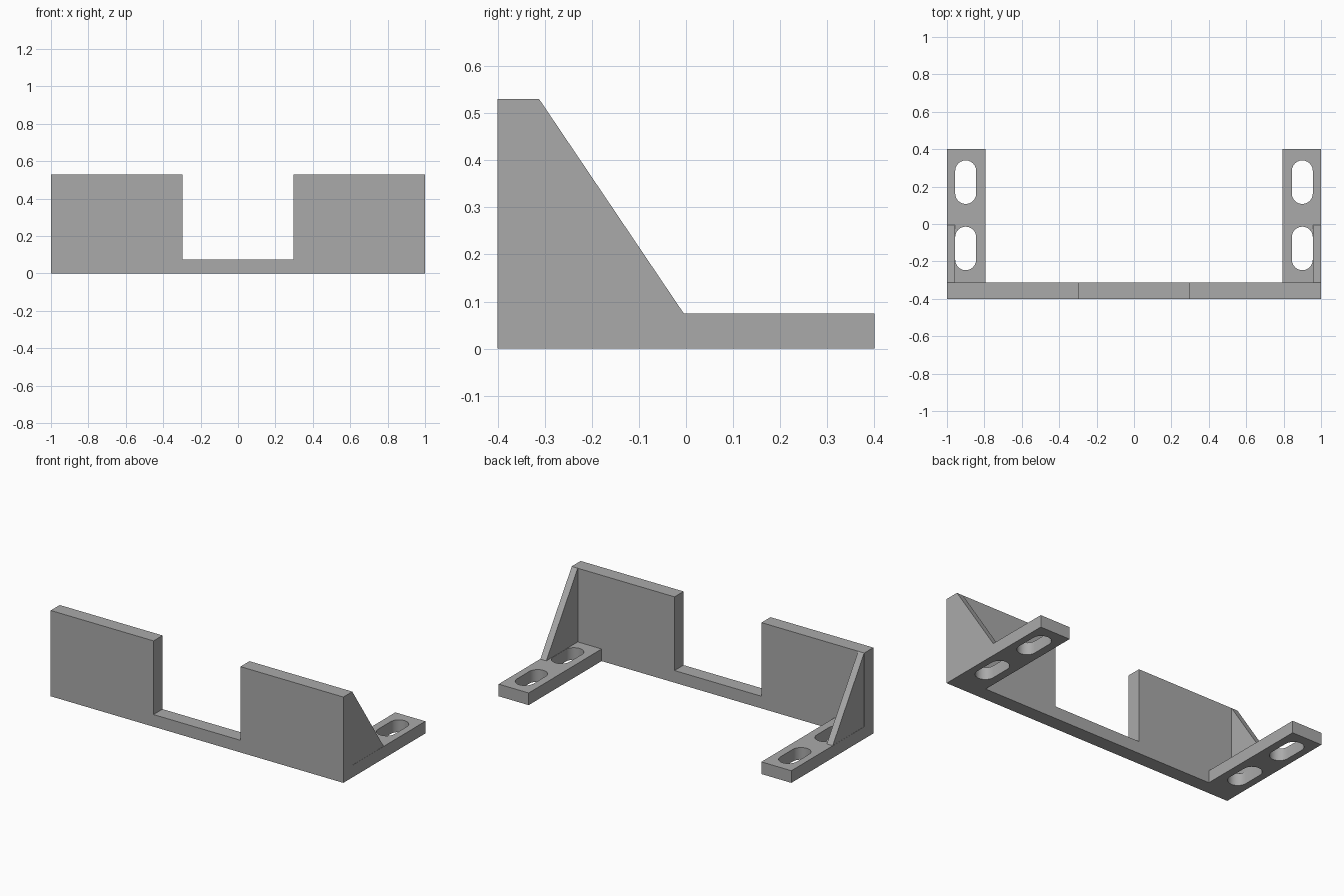
import bpy, bmesh, math
from mathutils import Vector

if "Cube" in bpy.data.objects:
    bpy.data.objects.remove(bpy.data.objects["Cube"])

grey = bpy.data.materials.new("mid grey")
grey.diffuse_color = (0.40, 0.40, 0.40, 1)
grey.use_nodes = True
grey.node_tree.nodes["Principled BSDF"].inputs["Base Color"].default_value = grey.diffuse_color


def prism(name, loops, to_world, depth):
    """Extrude a flat outline (first loop) with holes (other loops)."""
    bm = bmesh.new()
    edges = []
    for loop in loops:
        vs = [bm.verts.new(to_world(a, b)) for a, b in loop]
        edges += [bm.edges.new((vs[i - 1], vs[i])) for i in range(len(vs))]
    bmesh.ops.triangle_fill(bm, use_beauty=True, use_dissolve=False, edges=edges)
    out = bmesh.ops.extrude_face_region(bm, geom=bm.faces[:], use_keep_orig=True)
    moved = [v for v in out["geom"] if isinstance(v, bmesh.types.BMVert)]
    bmesh.ops.translate(bm, vec=Vector(depth), verts=moved)
    bmesh.ops.recalc_face_normals(bm, faces=bm.faces[:])
    mesh = bpy.data.meshes.new(name)
    bm.to_mesh(mesh)
    bm.free()
    mesh.materials.append(grey)
    ob = bpy.data.objects.new(name, mesh)
    bpy.context.collection.objects.link(ob)
    bpy.ops.object.select_all(action='DESELECT')
    ob.select_set(True)
    bpy.context.view_layer.objects.active = ob
    bpy.ops.object.shade_smooth_by_angle(angle=math.radians(30))
    return ob


def slot(cx, y0, y1, r, n=12):
    """Rounded slot outline running along y."""
    pts = []
    for cy, start in ((y1 - r, 0), (y0 + r, math.pi)):
        for i in range(n + 1):
            a = start + math.pi * i / n
            pts.append((cx + r * math.cos(a), cy + r * math.sin(a)))
    return pts


FRONT, BACK, PLATE_BACK = -0.4, 0.4, -0.312
HIGH, LOW = 0.53, 0.075

# Front plate with the wide notch in its top edge
prism("front_plate",
      [[(-1, 0), (1, 0), (1, HIGH), (0.297, HIGH), (0.297, LOW),
        (-0.297, LOW), (-0.297, HIGH), (-1, HIGH)]],
      lambda x, z: (x, FRONT, z), (0, PLATE_BACK - FRONT, 0))

for side, s in (("left", -1), ("right", 1)):
    # Mounting foot with two slots
    prism(side + "_foot",
          [[(s * 0.795, PLATE_BACK), (s, PLATE_BACK), (s, BACK), (s * 0.795, BACK)],
           slot(s * 0.9, 0.107, 0.34, 0.056),
           slot(s * 0.9, -0.247, -0.014, 0.056)],
          lambda x, y: (x, y, 0), (0, 0, LOW))
    # Triangular gusset between plate and foot
    prism(side + "_gusset",
          [[(PLATE_BACK, LOW), (-0.005, LOW), (PLATE_BACK, HIGH)]],
          lambda y, z: (s * 0.999, y, z), (-s * 0.041, 0, 0))
